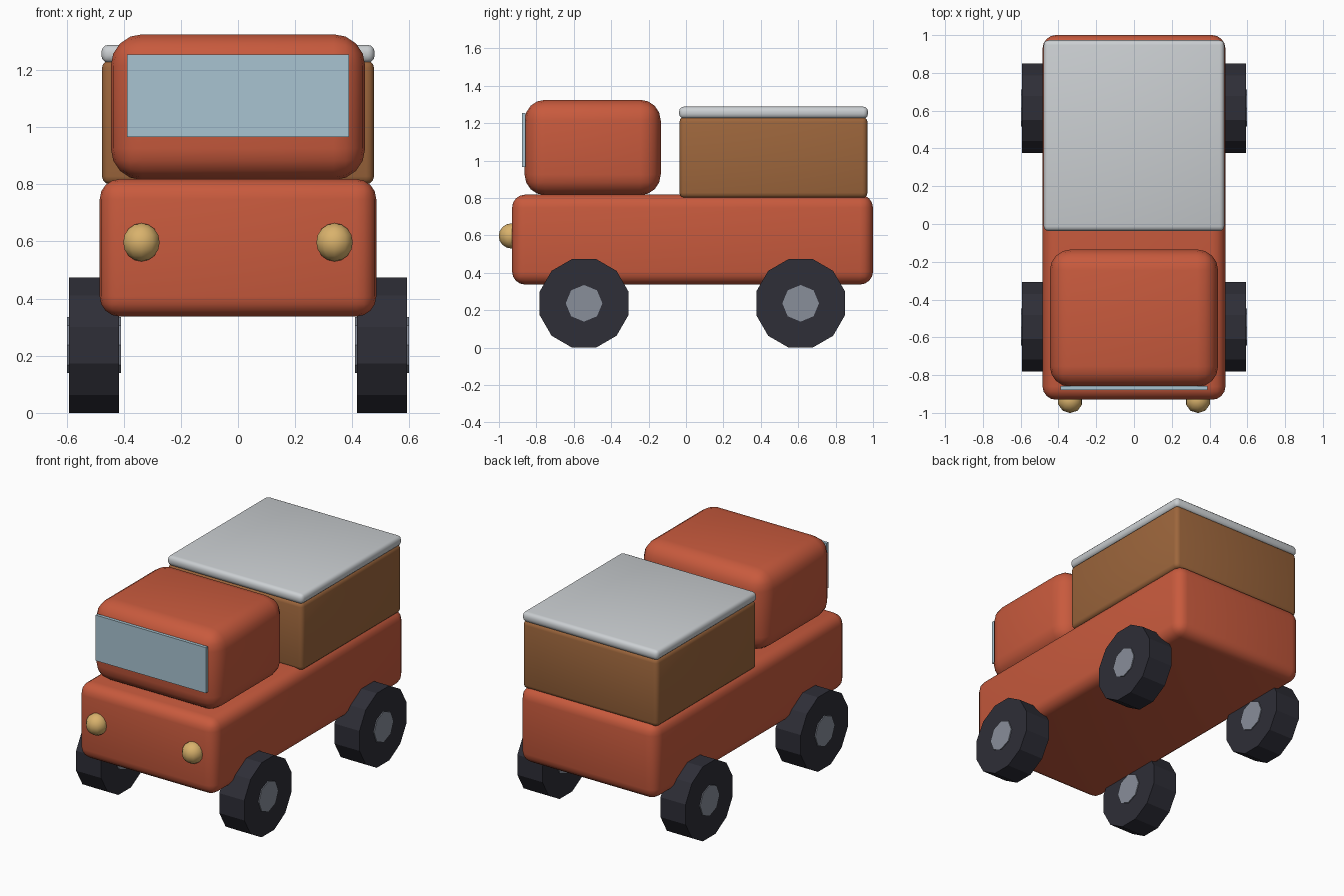
import bpy
import math

if "Cube" in bpy.data.objects:
    bpy.data.objects.remove(bpy.data.objects["Cube"])


def srgb(r, g, b):
    f = lambda c: c / 12.92 if c <= 0.04045 else ((c + 0.055) / 1.055) ** 2.4
    return (f(r / 255), f(g / 255), f(b / 255), 1)


def material(name, *rgb):
    m = bpy.data.materials.new(name)
    m.diffuse_color = srgb(*rgb)
    m.use_nodes = True
    m.node_tree.nodes["Principled BSDF"].inputs["Base Color"].default_value = m.diffuse_color
    return m


RED = material("orange red paint", 200, 90, 61)
BROWN = material("brown canvas", 157, 102, 60)
GREY = material("light grey", 203, 207, 210)
GLASS = material("pale blue glass", 168, 196, 209)
LAMP = material("warm yellow", 217, 178, 108)
RUBBER = material("dark rubber", 46, 46, 55)
HUB = material("steel grey", 136, 142, 154)


def finish(name, mat, smooth=None):
    ob = bpy.context.object
    ob.name = name
    ob.data.materials.append(mat)
    if smooth:
        bpy.ops.object.shade_smooth_by_angle(angle=math.radians(smooth))
    return ob


def box(name, mat, x, y, z, bevel=0, segments=4):
    """Box from half width x, and (min, max) ranges in y and z, with rounded edges."""
    bpy.ops.mesh.primitive_cube_add(size=1, location=(0, sum(y) / 2, sum(z) / 2))
    bpy.context.object.scale = (2 * x, y[1] - y[0], z[1] - z[0])
    bpy.ops.object.transform_apply(location=False, rotation=False, scale=True)
    if bevel:
        mod = bpy.context.object.modifiers.new("rounding", 'BEVEL')
        mod.width = bevel
        mod.segments = segments
        bpy.ops.object.modifier_apply(modifier="rounding")
    return finish(name, mat, 40 if bevel else None)


def disc(name, mat, sides, radius, width, loc, turn):
    """Faceted cylinder lying along x."""
    bpy.ops.mesh.primitive_cylinder_add(vertices=sides, radius=radius, depth=width)
    ob = bpy.context.object
    ob.rotation_euler = (0, 0, turn)
    bpy.ops.object.transform_apply(location=False, rotation=True, scale=False)
    ob.rotation_euler = (0, math.pi / 2, 0)
    ob.location = loc
    return finish(name, mat)


# Chassis, cab and windscreen
box("body", RED, 0.484, (-0.93, 1.0), (0.337, 0.818), 0.07)
box("cab", RED, 0.445, (-0.863, -0.135), (0.815, 1.325), 0.11)
box("windscreen", GLASS, 0.388, (-0.878, -0.858), (0.965, 1.255))

# Cargo box with its lid
box("cargo_box", BROWN, 0.476, (-0.035, 0.97), (0.80, 1.235), 0.028, 3)
box("cargo_lid", GREY, 0.478, (-0.037, 0.973), (1.225, 1.288), 0.025, 3)

# Headlights and wheels on both sides
for side, s in (("left", -1), ("right", 1)):
    bpy.ops.mesh.primitive_uv_sphere_add(segments=10, ring_count=8, radius=0.067,
                                         location=(s * 0.338, -0.934, 0.597))
    finish("headlight_" + side, LAMP, 60)
    for end, y in (("front", -0.545), ("rear", 0.613)):
        disc(f"tyre_{end}_{side}", RUBBER, 12, 0.2455, 0.176,
             (s * 0.504, y, 0.237), math.pi / 12)
        disc(f"hub_{end}_{side}", HUB, 8, 0.098, 0.188,
             (s * 0.504, y, 0.237), 0)
